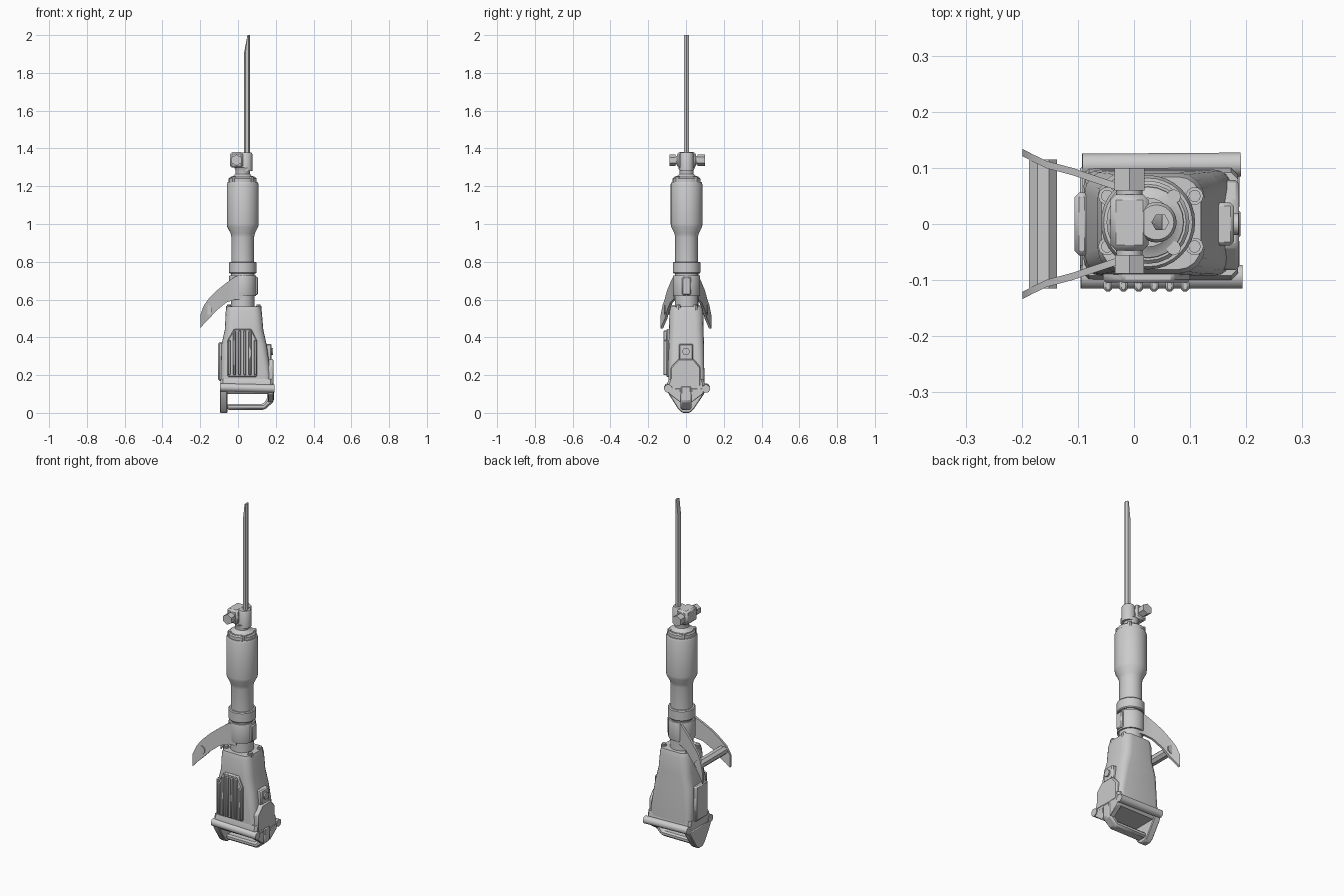
import bpy, bmesh, math
from mathutils import Vector

CX, CY = 0.025, 0.003   # barrel axis


def finish(name, bm, bevel=0, smooth=True):
    bmesh.ops.recalc_face_normals(bm, faces=bm.faces)
    me = bpy.data.meshes.new(name)
    bm.to_mesh(me)
    bm.free()
    ob = bpy.data.objects.new(name, me)
    bpy.context.collection.objects.link(ob)
    if bevel:
        m = ob.modifiers.new("bevel", "BEVEL")
        m.width, m.segments, m.limit_method = bevel, 1, 'ANGLE'
    if smooth:
        bpy.ops.object.select_all(action='DESELECT')
        ob.select_set(True)
        bpy.context.view_layer.objects.active = ob
        bpy.ops.object.shade_smooth_by_angle(angle=math.radians(32))
    return ob


def loft(name, rings, **kw):
    """Skin equal-length rings of points and cap both ends."""
    bm = bmesh.new()
    vs = [[bm.verts.new(p) for p in r] for r in rings]
    n = len(vs[0])
    for a, b in zip(vs, vs[1:]):
        for i in range(n):
            j = (i + 1) % n
            bm.faces.new((a[i], a[j], b[j], b[i]))
    bm.faces.new(vs[0])
    bm.faces.new(vs[-1])
    return finish(name, bm, **kw)


def turned(name, prof, x=CX, y=CY, n=24, turn=0):
    """Solid of revolution about a vertical axis from (radius, z) pairs."""
    return loft(name, [[(x + r * math.cos(2 * math.pi * i / n + turn),
                         y + r * math.sin(2 * math.pi * i / n + turn), z)
                        for i in range(n)] for r, z in prof])


def rod(name, a, b, r, n=6, r2=None):
    a, b = Vector(a), Vector(b)
    q = (b - a).to_track_quat('Z', 'Y')
    ring = lambda c, rr: [c + q @ Vector((rr * math.cos(2 * math.pi * (i + .5) / n),
                                          rr * math.sin(2 * math.pi * (i + .5) / n), 0)) for i in range(n)]
    return loft(name, [ring(a, r), ring(b, r2 or r)])


def prism(name, pts, axis, lo, hi, **kw):
    """Extrude a 2D outline: axis 'x' uses (y, z), axis 'y' uses (x, z)."""
    f = (lambda p, t: (t, p[0], p[1])) if axis == 'x' else (lambda p, t: (p[0], t, p[1]))
    return loft(name, [[f(p, t) for p in pts] for t in (lo, hi)], **kw)


def box(name, x0, x1, y0, y1, z0, z1, bevel=0):
    return prism(name, [(x0, z0), (x1, z0), (x1, z1), (x0, z1)], 'y', y0, y1, bevel=bevel)


def rounded(x0, x1, y0, y1, z, r, seg=4):
    pts = []
    for cx, cy, s in ((x1 - r, y1 - r, 0), (x0 + r, y1 - r, 1), (x0 + r, y0 + r, 2), (x1 - r, y0 + r, 3)):
        for i in range(seg + 1):
            a = math.pi / 2 * (s + i / seg)
            pts.append((cx + r * math.cos(a), cy + r * math.sin(a), z))
    return pts


# chisel: hexagonal bar with a slanted tip
loft("chisel", [[(0.047 + 0.016 * math.cos(math.pi / 3 * i), 0.003 + 0.016 * math.sin(math.pi / 3 * i), z)
                 for i in range(6)] for z in (1.30, 1.90)]
     + [[(max(0.047 + 0.016 * math.cos(math.pi / 3 * i), 0.050),
          0.003 + 0.016 * math.sin(math.pi / 3 * i), 2.0) for i in range(6)]])

# tool retainer
turned("retainer_nose", [(0.036, 1.28), (0.036, 1.37), (0.031, 1.378)], x=0.040)
box("retainer_block", -0.042, 0.026, -0.047, 0.053, 1.298, 1.38, 0.01)
rod("retainer_pin", (-0.008, -0.075, 1.338), (-0.008, 0.08, 1.338), 0.024, 12)
rod("retainer_pin_head", (-0.008, 0.06, 1.338), (-0.008, 0.1, 1.338), 0.031)
rod("retainer_pin_nut", (-0.008, -0.088, 1.338), (-0.008, -0.055, 1.338), 0.030)

# barrel, neck and grip collar
turned("neck", [(0.066, 1.235), (0.063, 1.25), (0.046, 1.256), (0.038, 1.266), (0.038, 1.285), (0.044, 1.298)])
turned("barrel_flange", [(0.074, 1.215), (0.074, 1.24), (0.068, 1.246)])
turned("barrel", [(0.060, 0.79), (0.060, 0.93), (0.064, 0.95), (0.082, 0.985), (0.084, 1.0),
                  (0.084, 1.21), (0.079, 1.222)], n=32)
for i in range(4):
    a = math.pi / 4 + i * math.pi / 2
    turned("flange_bolt", [(0.013, 1.21), (0.013, 1.252)],
           x=CX + 0.065 * math.cos(a), y=CY + 0.065 * math.sin(a), n=8)
turned("barrel_collar", [(0.069, 0.738), (0.073, 0.743), (0.073, 0.795), (0.069, 0.80)], n=32)
turned("lower_sleeve", [(0.062, 0.55), (0.062, 0.75)])
turned("handle_clamp", [(0.070, 0.618), (0.072, 0.624), (0.072, 0.722), (0.070, 0.728)], n=32)
box("clamp_lug", 0.085, 0.105, -0.02, 0.026, 0.625, 0.72, 0.005)

# side handle: two curved horns and a cross grip
stations = [(0.03, .728, .60, .063), (-0.015, .722, .60, .068), (-0.06, .69, .585, .083), (-0.11, .65, .545, .10),
            (-0.155, .605, .497, .112), (-0.18, .57, .472, .124), (-0.199, .52, .448, .134)]
for s in (-1, 1):
    loft("side_horn", [[(x, s * y, t), (x, s * (y - .013), t), (x, s * (y - .013), b), (x, s * y, b)]
                       for x, t, b, y in stations])
rod("side_grip", (-0.162, -0.115, 0.545), (-0.162, 0.115, 0.545), 0.027, 8)

# motor housing
loft("motor_housing", [rounded(*s) for s in (
    (-0.09, 0.175, -0.092, 0.097, 0.13, 0.03),
    (-0.09, 0.172, -0.092, 0.097, 0.21, 0.03),
    (-0.088, 0.152, -0.092, 0.095, 0.36, 0.04),
    (-0.07, 0.134, -0.09, 0.093, 0.44, 0.045),
    (-0.065, 0.126, -0.088, 0.091, 0.535, 0.045),
    (-0.058, 0.119, -0.081, 0.084, 0.562, 0.04))])
for x in (-0.048, 0.108):
    for y in (-0.04, 0.05):
        turned("housing_bolt", [(0.016, 0.54), (0.016, 0.567), (0.011, 0.567), (0.011, 0.575)], x=x, y=y, n=10)

# vent grille on the front
prism("vent_panel", [(-0.055, 0.19), (0.10, 0.19), (0.10, 0.385), (0.07, 0.445), (-0.02, 0.445), (-0.055, 0.385)],
      'y', -0.104, -0.08, bevel=0.005)
for i in range(6):
    x = -0.048 + i * 0.0275
    top = 0.385 if i in (0, 5) else 0.435
    box("vent_rib", x - 0.006, x + 0.009, -0.12, -0.1, 0.20, top, 0.004)

# left cover plate and right latch
box("left_cover", -0.106, -0.08, -0.056, 0.056, 0.17, 0.375, 0.008)
prism("right_latch_base", [(-0.082, 0.14), (0.078, 0.14), (0.078, 0.24), (0.04, 0.285), (-0.04, 0.285), (-0.082, 0.24)],
      'x', 0.14, 0.187, bevel=0.006)
box("right_latch", 0.13, 0.178, -0.038, 0.038, 0.27, 0.365, 0.006)
rod("latch_button", (0.17, 0, 0.325), (0.186, 0, 0.325), 0.02, 12)

# base slab, side rails
loft("base_slab", [rounded(-0.092, 0.185, -h, h, z, 0.012, 1)
                   for h, z in ((0.085, 0.10), (0.098, 0.115), (0.10, 0.15), (0.092, 0.18))])
rod("front_rail", (-0.095, -0.094, 0.135), (0.193, -0.094, 0.128), 0.022, 12)
rod("back_rail", (-0.092, 0.104, 0.135), (0.19, 0.106, 0.128), 0.022, 12)

# rear handle: tapered end plate, D-shaped grip and gusset
prism("handle_end_plate", [(-0.10, 0.125), (-0.092, 0.10), (-0.04, 0.018), (-0.018, 0.0), (0.018, 0.0),
                           (0.04, 0.018), (0.095, 0.10), (0.104, 0.125)], 'x', -0.096, -0.056, bevel=0.004)
prism("rear_grip", [(-0.06, 0.016), (0.14, 0.016), (0.19, 0.06), (0.19, 0.145), (0.152, 0.145), (0.155, 0.075),
                    (0.132, 0.047), (-0.06, 0.047)], 'y', -0.03, 0.03, bevel=0.009)
for s in (-1, 1):
    prism("handle_gusset", [(s * 0.10, 0.13), (s * 0.09, 0.10), (s * 0.028, 0.055), (s * 0.028, 0.13)],
          'x', 0.158, 0.188, bevel=0.003)
